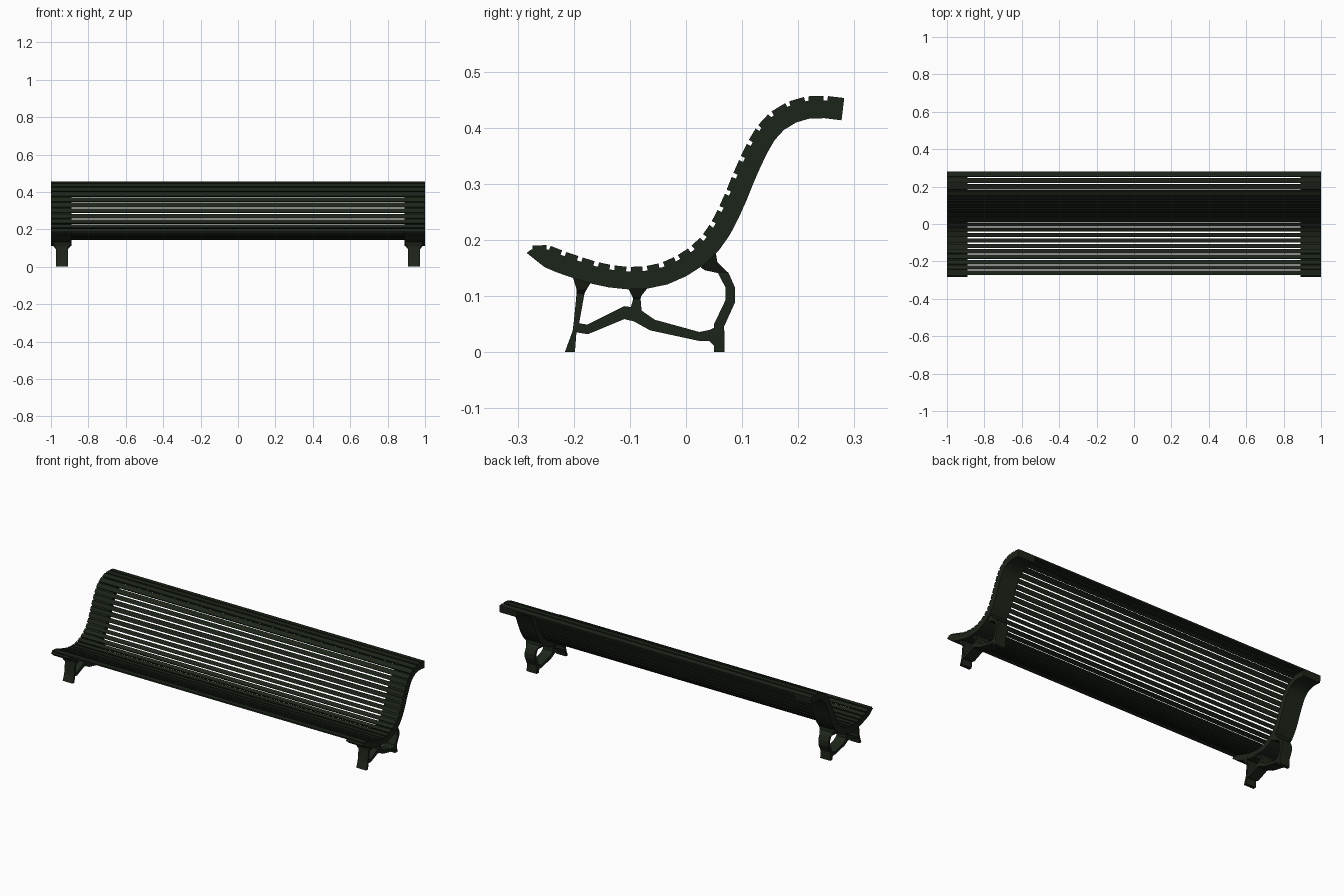
import bpy, bmesh
from mathutils import Vector

if "Cube" in bpy.data.objects:
    bpy.data.objects.remove(bpy.data.objects["Cube"])

paint = bpy.data.materials.new("dark_green_paint")
paint.diffuse_color = (0.012, 0.018, 0.010, 1)
paint.use_nodes = True
paint.node_tree.nodes["Principled BSDF"].inputs["Base Color"].default_value = paint.diffuse_color

SLAT_T, GAP, FRAME_T = 0.009, 0.008, 0.040
FRAME_X, FRAME_HW = 0.945, 0.055
LEG_X = 0.941

# Seat surface in side view (y, z in thousandths); one slat per segment
curve = [(-274, 190), (-245, 191), (-217, 180), (-188, 170), (-159, 161), (-131, 155),
         (-102, 152), (-74, 153), (-45, 159), (-18, 171), (7, 187), (28, 207),
         (44, 230), (58, 257), (71, 286), (83, 316), (96, 346), (110, 375),
         (126, 402), (149, 427), (180, 446), (214, 456), (249, 457), (282, 453)]
curve = [Vector(p) / 1000 for p in curve]


def strip(name, rows, cx, mirror=True):
    """Bar swept along rows of (edge a, edge b, half width in x)."""
    bm = bmesh.new()
    rings = []
    for a, b, hw in rows:
        rings.append([bm.verts.new((cx + sx * hw, p[0], p[1]))
                      for sx, p in ((-1, a), (1, a), (1, b), (-1, b))])
    for r, s in zip(rings, rings[1:]):
        for i in range(4):
            j = (i + 1) % 4
            bm.faces.new((r[i], r[j], s[j], s[i]))
    bm.faces.new(rings[0])
    bm.faces.new(rings[-1][::-1])
    bmesh.ops.recalc_face_normals(bm, faces=bm.faces)
    mesh = bpy.data.meshes.new(name)
    bm.to_mesh(mesh)
    bm.free()
    mesh.materials.append(paint)
    ob = bpy.data.objects.new(name, mesh)
    bpy.context.collection.objects.link(ob)
    if mirror:
        other = bpy.data.objects.new(name + "_left", mesh)
        other.scale.x = -1
        bpy.context.collection.objects.link(other)


def below(d):
    """Direction pointing down out of the seat for tangent d."""
    return Vector((d.y, -d.x)).normalized()


# Slats running the full length
last = len(curve) - 2
for i, (p, q) in enumerate(zip(curve, curve[1:])):
    d = (q - p).normalized()
    a = p + d * (GAP / 2 if i else 0)
    b = q - d * (GAP / 2 if i < last else 0)
    n = below(d) * SLAT_T
    strip(f"slat_{i + 1}", [(a, a + n, 1.0), (b, b + n, 1.0)], 0, mirror=False)

# Curved end frames under the slats
rows = [(Vector((-0.276, 0.183)), Vector((-0.284, 0.177)), FRAME_HW),
        (Vector((-0.262, 0.183)), Vector((-0.259, 0.157)), FRAME_HW)]
for i in range(1, len(curve)):
    n = below(curve[min(i + 1, len(curve) - 1)] - curve[i - 1])
    rows.append((curve[i] + n * SLAT_T * 0.9, curve[i] + n * FRAME_T, FRAME_HW))
strip("end_frame", rows, FRAME_X)

# Cast leg parts: ay, az, by, bz, half width (thousandths)
legs = {
    "front_leg": [(-203, 138, -166, 130, 52), (-195, 112, -177, 112, 42),
                  (-195, 105, -181, 104, 32), (-200, 54, -190, 54, 32),
                  (-202, 38, -195, 38, 32), (-216, 0, -198, 0, 32)],
    "middle_strut": [(-106, 120, -64, 120, 52), (-96, 100, -80, 100, 38),
                     (-94, 95, -81, 95, 32), (-100, 75, -79, 72, 32)],
    "lower_brace": [(-197, 53, -199, 36, 32), (-176, 49, -175, 32, 32),
                    (-110, 82, -110, 59, 32), (-86, 79, -93, 55, 32),
                    (-56, 58, -64, 39, 32), (24, 36, 24, 20, 32),
                    (43, 40, 41, 20, 32), (58, 48, 54, 8, 32)],
    "rear_leg": [(53, 178, 26, 151, 52), (56, 160, 34, 146, 44),
                 (76, 141, 57, 141, 32), (87, 116, 70, 116, 32),
                 (87, 88, 70, 92, 32), (68, 46, 50, 50, 32), (69, 0, 50, 0, 32)],
}
for name, data in legs.items():
    strip(name, [(Vector((a, b)) / 1000, Vector((c, e)) / 1000, w / 1000)
                 for a, b, c, e, w in data], LEG_X)
